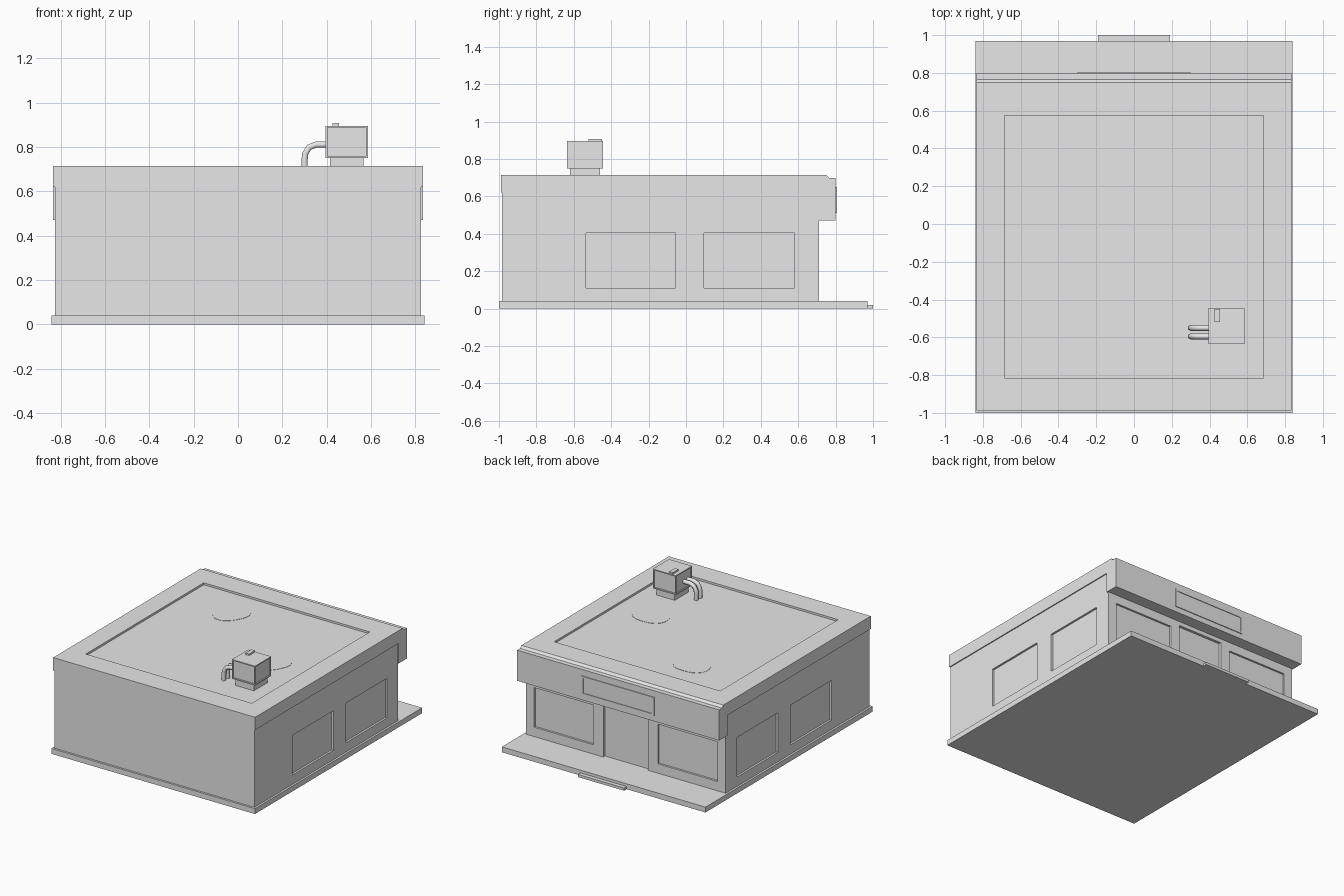
import bpy, bmesh, math
from mathutils import Vector

cube = bpy.data.objects.get("Cube")
if cube:
    bpy.data.objects.remove(cube, do_unlink=True)

grey = bpy.data.materials.new("plain_grey")
grey.use_nodes = True
grey.diffuse_color = (0.8, 0.8, 0.8, 1)
grey.node_tree.nodes["Principled BSDF"].inputs["Base Color"].default_value = (0.8, 0.8, 0.8, 1)


def finish(name, bm):
    bmesh.ops.recalc_face_normals(bm, faces=bm.faces)
    mesh = bpy.data.meshes.new(name)
    bm.to_mesh(mesh)
    bm.free()
    mesh.materials.append(grey)
    obj = bpy.data.objects.new(name, mesh)
    bpy.context.collection.objects.link(obj)
    return obj


def add_box(bm, x, y, z):
    """Add a box given as (low, high) ranges."""
    verts = bmesh.ops.create_cube(bm, size=1)["verts"]
    low, high = Vector((x[0], y[0], z[0])), Vector((x[1], y[1], z[1]))
    for v in verts:
        v.co = (low + high) / 2 + v.co * (high - low)


def box(name, x, y, z):
    bm = bmesh.new()
    add_box(bm, x, y, z)
    return finish(name, bm)


def extrude(name, points, direction):
    bm = bmesh.new()
    face = bm.faces.new([bm.verts.new(p) for p in points])
    new = bmesh.ops.extrude_face_region(bm, geom=[face], use_keep_orig=True)["geom"]
    for v in new:
        if isinstance(v, bmesh.types.BMVert):
            v.co += Vector(direction)
    return finish(name, bm)


def inset_faces(obj, rule, width, depth):
    bm = bmesh.new()
    bm.from_mesh(obj.data)
    bm.normal_update()
    chosen = [f for f in bm.faces if rule(f.normal)]
    bmesh.ops.inset_individual(bm, faces=chosen, thickness=width)
    for f in chosen:
        shift = f.normal * -depth
        rim = list(f.edges)
        new = bmesh.ops.extrude_discrete_faces(bm, faces=[f])["faces"][0]
        for v in new.verts:
            v.co += shift
        # Bridge the rim down to the sunken panel
        bmesh.ops.bridge_loops(bm, edges=rim + list(new.edges))
    bm.to_mesh(obj.data)
    bm.free()


def carve(obj, ranges):
    """Cut a list of boxes out of an object."""
    bm = bmesh.new()
    for r in ranges:
        add_box(bm, *r)
    cutter = finish("cutter", bm)
    cutter.hide_render = True
    mod = obj.modifiers.new("recesses", "BOOLEAN")
    mod.operation, mod.solver, mod.object = "DIFFERENCE", "EXACT", cutter
    bpy.context.view_layer.objects.active = obj
    bpy.ops.object.modifier_apply(modifier=mod.name)
    bpy.data.objects.remove(cutter, do_unlink=True)


# Ground slab and entrance step
box("ground_slab", (-0.84, 0.84), (-1, 0.97), (0, 0.04))
box("entrance_step", (-0.19, 0.19), (0.96, 1), (0, 0.02))

# Walls with sunken side windows, shop windows and doorway
walls = box("walls", (-0.825, 0.825), (-0.985, 0.71), (0.04, 0.63))
window_z = (0.11, 0.405)
cuts = [((-0.185, 0.185), (0.69, 0.75), (0.02, 0.44))]
for side in (-1, 1):
    for y in ((-0.535, -0.055), (0.095, 0.58)):
        cuts.append((sorted((side * 0.81, side * 0.9)), y, window_z))
    cuts.append((sorted((side * 0.265, side * 0.755)), (0.695, 0.75), window_z))
carve(walls, cuts)

# Roof with the overhanging fascia and a shallow sunken deck
profile = [(-0.988, 0.62), (0.7, 0.62), (0.7, 0.47), (0.8, 0.47),
           (0.8, 0.698), (0.765, 0.698), (0.75, 0.715), (-0.988, 0.715)]
roof = extrude("roof_and_fascia", [(-0.833, y, z) for y, z in profile], (1.666, 0, 0))
carve(roof, [((-0.685, 0.685), (-0.815, 0.575), (0.7, 0.8))])

# Blank sign board: a thin frame around a sunken plate
sign = box("sign_board", (-0.3, 0.3), (0.79, 0.806), (0.51, 0.65))
carve(sign, [((-0.285, 0.285), (0.801, 0.85), (0.525, 0.635))])

# Puddle-shaped patches on the deck
for name, cx, cy in (("roof_patch_a", -0.28, 0.31), ("roof_patch_b", 0.4, -0.18)):
    ring = []
    for i in range(24):
        a = math.tau * i / 24
        r = 0.13 + 0.01 * math.sin(3 * a)
        ring.append((cx + r * math.cos(a), cy + r * math.sin(a), 0.699))
    extrude(name, ring, (0, 0, 0.003))

# Rooftop air unit
box("air_unit_base", (0.415, 0.565), (-0.62, -0.46), (0.69, 0.76))
unit = box("air_unit", (0.395, 0.585), (-0.635, -0.445), (0.75, 0.895))
inset_faces(unit, lambda n: abs(n.z) < 0.5, 0.012, 0.008)
box("air_unit_vent", (0.425, 0.455), (-0.52, -0.45), (0.89, 0.907))

# Pair of bent pipes from the air unit down to the deck
path = [(0.41, 0.81), (0.35, 0.81), (0.32, 0.798), (0.303, 0.77), (0.3, 0.74), (0.3, 0.695)]
for name, y in (("pipe_front", -0.595), ("pipe_back", -0.55)):
    curve = bpy.data.curves.new(name, "CURVE")
    curve.dimensions = "3D"
    curve.bevel_depth = 0.016
    curve.bevel_resolution = 1
    curve.use_fill_caps = True
    spline = curve.splines.new("POLY")
    spline.points.add(len(path) - 1)
    for point, (x, z) in zip(spline.points, path):
        point.co = (x, y, z, 1)
    curve.materials.append(grey)
    bpy.context.collection.objects.link(bpy.data.objects.new(name, curve))
